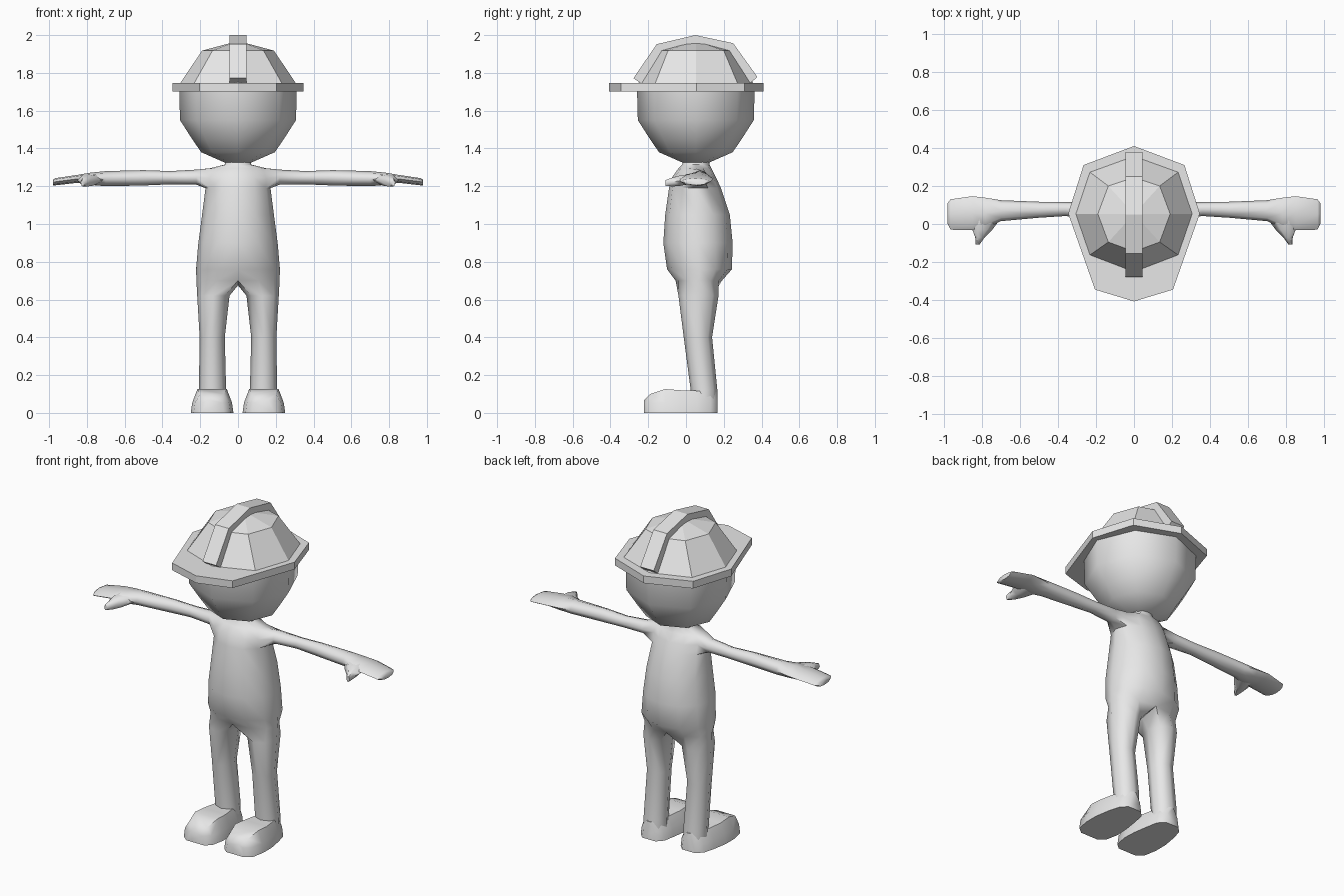
import bpy, bmesh, math

if "Cube" in bpy.data.objects:
    bpy.data.objects.remove(bpy.data.objects["Cube"])

grey = bpy.data.materials.new("plain_grey")
grey.diffuse_color = (0.8, 0.8, 0.8, 1)
grey.use_nodes = True
grey.node_tree.nodes["Principled BSDF"].inputs["Base Color"].default_value = grey.diffuse_color


def finish(bm, name, smooth=None, mirror=False):
    """Turn a bmesh into an object, optionally mirrored in x and smooth shaded."""
    if mirror:
        geom = bmesh.ops.duplicate(bm, geom=bm.verts[:] + bm.edges[:] + bm.faces[:])["geom"]
        for v in [g for g in geom if isinstance(g, bmesh.types.BMVert)]:
            v.co.x *= -1
        bmesh.ops.remove_doubles(bm, verts=bm.verts[:], dist=0.0005)
    bmesh.ops.recalc_face_normals(bm, faces=bm.faces[:])
    me = bpy.data.meshes.new(name)
    bm.to_mesh(me)
    bm.free()
    me.materials.append(grey)
    ob = bpy.data.objects.new(name, me)
    bpy.context.collection.objects.link(ob)
    if smooth:
        bpy.ops.object.select_all(action='DESELECT')
        ob.select_set(True)
        bpy.context.view_layer.objects.active = ob
        bpy.ops.object.shade_smooth_by_angle(angle=math.radians(smooth))
    return ob


def bridge(bm, a, b):
    n = len(a)
    for i in range(n):
        j = (i + 1) % n
        bm.faces.new((a[i], a[j], b[j], b[i]))


def loft(bm, rings, start=None, cap_start=True, cap_end=True):
    """Skin a list of point rings, optionally continuing from existing verts."""
    rows = [start] if start else []
    rows += [[bm.verts.new(p) for p in r] for r in rings]
    for a, b in zip(rows, rows[1:]):
        bridge(bm, a, b)
    if cap_start and not start:
        bm.faces.new(rows[0])
    if cap_end:
        bm.faces.new(rows[-1])


def oval(lo0, hi0, lo1, hi1, angles):
    """Points of an ellipse that fills the given two ranges."""
    return [((lo0 + hi0) / 2 + (hi0 - lo0) / 2 * math.cos(math.radians(a)),
             (lo1 + hi1) / 2 + (hi1 - lo1) / 2 * math.sin(math.radians(a))) for a in angles]


# Body: half torso with openings for arm and leg, then mirrored
bm = bmesh.new()
torso = [  # z, half width, front y, back y
    (1.37, .065, -.01, .12), (1.315, .07, -.02, .125), (1.295, .15, -.04, .135),
    (1.245, .172, -.075, .16), (1.19, .172, -.09, .185), (1.05, .19, -.11, .232),
    (.90, .21, -.12, .247), (.76, .222, -.10, .243), (.70, .22, -.055, .19)]
half = range(-90, 91, 30)
rows = []
for z, rx, y0, y1 in torso:
    rows.append([bm.verts.new((x if abs(x) > 1e-5 else 0, y, z))
                 for x, y in oval(-rx, rx, y0, y1, half)])
for r in range(len(rows) - 1):
    for i in range(6):
        if not (r in (2, 3) and i in (2, 3)):
            bm.faces.new((rows[r][i], rows[r][i + 1], rows[r + 1][i + 1], rows[r + 1][i]))
top, mid, low = rows[2], rows[3], rows[4]
bm.verts.remove(mid[3])

# Arm and hand
socket = [top[2], top[3], top[4], mid[4], low[4], low[3], low[2], mid[2]]
arm = [  # x, front y, back y, bottom z, top z
    (.22, .025, .115, 1.208, 1.288), (.36, .042, .115, 1.21, 1.28),
    (.50, .033, .117, 1.204, 1.285), (.70, .015, .125, 1.20, 1.28),
    (.78, -.025, .138, 1.207, 1.272), (.85, -.032, .146, 1.218, 1.26),
    (.965, -.03, .13, 1.205, 1.243), (.98, .0, .11, 1.205, 1.235)]
loft(bm, [[(x, y, z) for y, z in oval(y0, y1, z0, z1, (135, 90, 45, 0, -45, -90, -135, 180))]
          for x, y0, y1, z0, z1 in arm], start=socket)

# Leg
crotch = bm.verts.new((0, .07, .675))
leg = [  # z, inner x, outer x, front y, back y
    (.62, .045, .216, -.04, .172), (.40, .07, .203, -.012, .138),
    (.12, .063, .207, .025, .166), (.03, .063, .207, .025, .166)]
loft(bm, [[(x, y, z) for x, y in oval(x0, x1, y0, y1, (-135, -90, -45, 0, 45, 90, 135, 180))]
          for z, x0, x1, y0, y1 in leg], start=rows[-1] + [crotch])
finish(bm, "body", 60, mirror=True)

# Thumbs
bm = bmesh.new()
thumb = [  # y, inner x, outer x, bottom z, top z
    (.03, .70, .85, 1.21, 1.265), (-.03, .745, .85, 1.198, 1.262),
    (-.07, .785, .835, 1.195, 1.25), (-.108, .812, .833, 1.2, 1.235)]
loft(bm, [[(x, y, z) for x, z in oval(x0, x1, z0, z1, range(0, 360, 60))]
          for y, x0, x1, z0, z1 in thumb])
finish(bm, "thumbs", 60, mirror=True)

# Feet
bm = bmesh.new()
foot = [  # y, inner x, outer x, top z
    (-.222, .075, .195, .068), (-.19, .04, .235, .10), (-.11, .024, .25, .126),
    (-.03, .028, .25, .12), (.06, .042, .235, .117), (.13, .055, .216, .115),
    (.168, .09, .18, .11)]
loft(bm, [[(x0, y, 0), (x0 + .008, y, .055), (x0 + .035, y, h),
           (x1 - .035, y, h), (x1 - .008, y, .055), (x1, y, 0)] for y, x0, x1, h in foot])
finish(bm, "feet", 60, mirror=True)

# Head
bm = bmesh.new()
head = [(1.325, .07), (1.38, .195), (1.45, .243), (1.55, .307), (1.74, .312)]
loft(bm, [[(x, y, z) for x, y in oval(-r, r, .052 - r, .052 + r, range(0, 360, 45))]
          for z, r in head])
finish(bm, "head", 60)


def octagon(back, back_side, side, front_side, front, z):
    right = [back_side, side, front_side]
    pts = [(0, back)] + right + [(0, front)] + [(-x, y) for x, y in reversed(right)]
    return [(x, y, z) for x, y in pts]


# Helmet brim
bm = bmesh.new()
brim = (.41, (.265, .31), (.346, .055), (.205, -.345), -.407)
loft(bm, [octagon(*brim, 1.702), octagon(*brim, 1.746)])
finish(bm, "helmet_brim")

# Helmet shell
bm = bmesh.new()
loft(bm, [octagon(.36, (.235, .275), (.31, .053), (.235, -.165), -.255, 1.74),
          octagon(.245, (.135, .2), (.19, .053), (.135, -.095), -.145, 1.918),
          octagon(.10, (.03, .085), (.04, .053), (.03, .02), .0, 1.958)])
finish(bm, "helmet_shell")

# Helmet ridge, one arched bar from front to back
bm = bmesh.new()
outer = [(-.278, 1.772), (-.155, 1.952), (.05, 2.0), (.25, 1.957), (.378, 1.778)]
inner = [(-.235, 1.742), (-.125, 1.91), (.05, 1.945), (.225, 1.91), (.335, 1.742)]
loft(bm, [[(s * .046, y, z) for s, (y, z) in ((-1, o), (1, o), (1, i), (-1, i))]
          for o, i in zip(outer, inner)])
finish(bm, "helmet_ridge")
